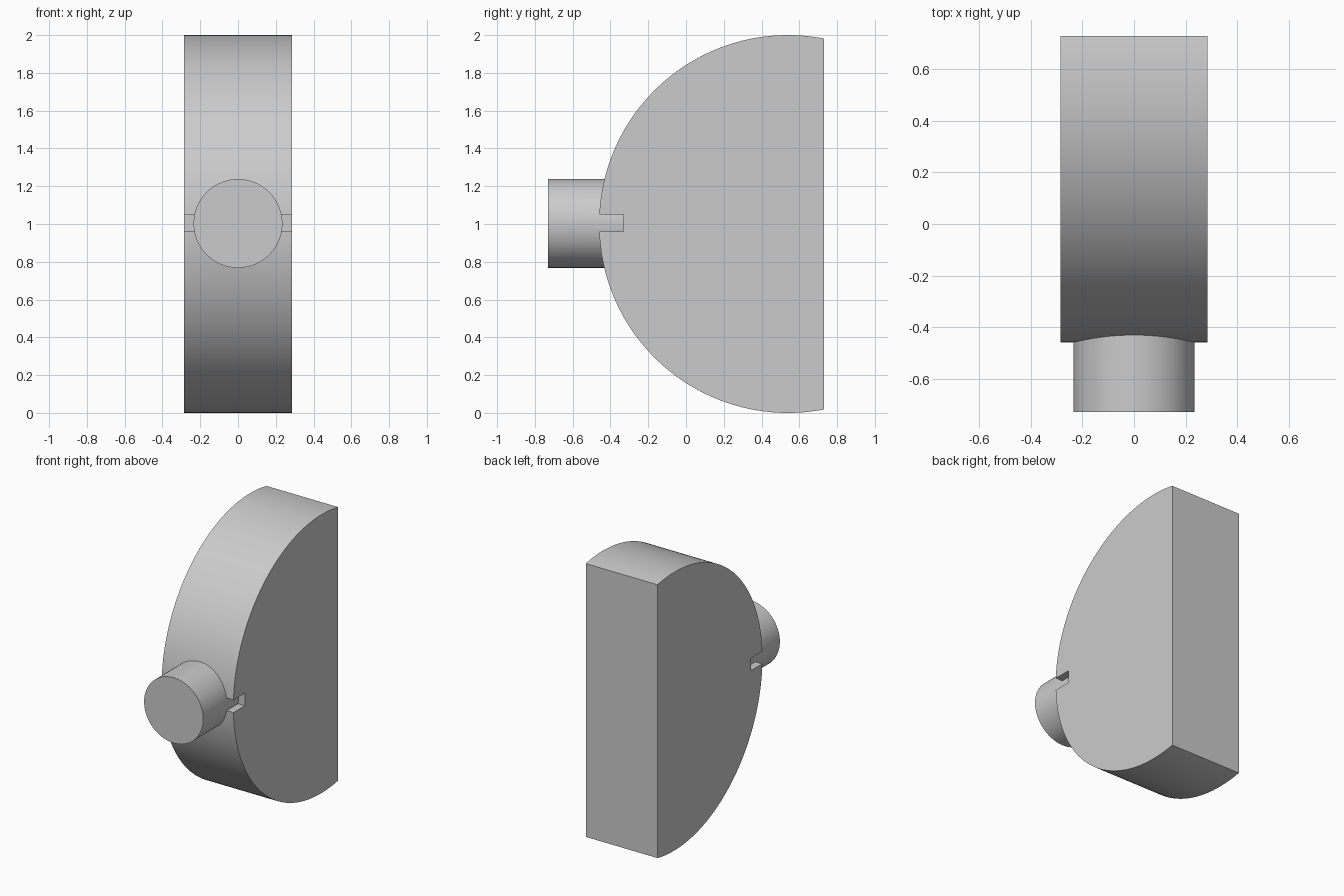
import bpy, bmesh
from math import sin, cos, asin, acos, pi, radians

if "Cube" in bpy.data.objects:
    bpy.data.objects.remove(bpy.data.objects["Cube"])

HALF_W = 0.285          # half thickness of the disc
CY, CZ, R = 0.54, 1.0, 1.0
BACK = 0.73             # flat back face
SLOT_LO, SLOT_HI, SLOT_Y = 0.96, 1.05, -0.33


def prism(name, pts, axis, start, depth):
    """Extrude a 2D profile along x (profile is y,z) or y (profile is x,z)."""
    bm = bmesh.new()
    place = (lambda a, b: (start, a, b)) if axis == 'x' else (lambda a, b: (a, start, b))
    face = bm.faces.new([bm.verts.new(place(a, b)) for a, b in pts])
    ext = bmesh.ops.extrude_face_region(bm, geom=[face])
    moved = [g for g in ext['geom'] if isinstance(g, bmesh.types.BMVert)]
    vec = (depth, 0, 0) if axis == 'x' else (0, depth, 0)
    bmesh.ops.translate(bm, verts=moved, vec=vec)
    bmesh.ops.recalc_face_normals(bm, faces=bm.faces)
    mesh = bpy.data.meshes.new(name)
    bm.to_mesh(mesh)
    bm.free()
    ob = bpy.data.objects.new(name, mesh)
    bpy.context.collection.objects.link(ob)
    return ob


def arc(a0, a1, n):
    return [(CY + R * cos(a0 + (a1 - a0) * i / n),
             CZ + R * sin(a0 + (a1 - a0) * i / n)) for i in range(n + 1)]


# Round-fronted body with a flat back and a notch across the front
edge = acos((BACK - CY) / R)
upper = arc(edge, pi - asin((SLOT_HI - CZ) / R), 64)
lower = arc(pi + asin((CZ - SLOT_LO) / R), 2 * pi - edge, 64)
profile = upper + [(SLOT_Y, SLOT_HI), (SLOT_Y, SLOT_LO)] + lower
body = prism("half_disc_body", profile, 'x', -HALF_W, 2 * HALF_W)

# Round pin on the front, crossing the notch into the body
circle = [(0.235 * cos(2 * pi * i / 96), 1.003 + 0.235 * sin(2 * pi * i / 96))
          for i in range(96)]
pin = prism("front_pin", circle, 'y', -0.73, 0.45)

# Join the pin and body into one solid
mod = body.modifiers.new("join_pin", 'BOOLEAN')
mod.operation = 'UNION'
mod.solver = 'EXACT'
mod.object = pin
bpy.context.view_layer.objects.active = body
body.select_set(True)
bpy.ops.object.modifier_apply(modifier=mod.name)
bpy.data.objects.remove(pin, do_unlink=True)
bpy.ops.object.shade_smooth_by_angle(angle=radians(20))
